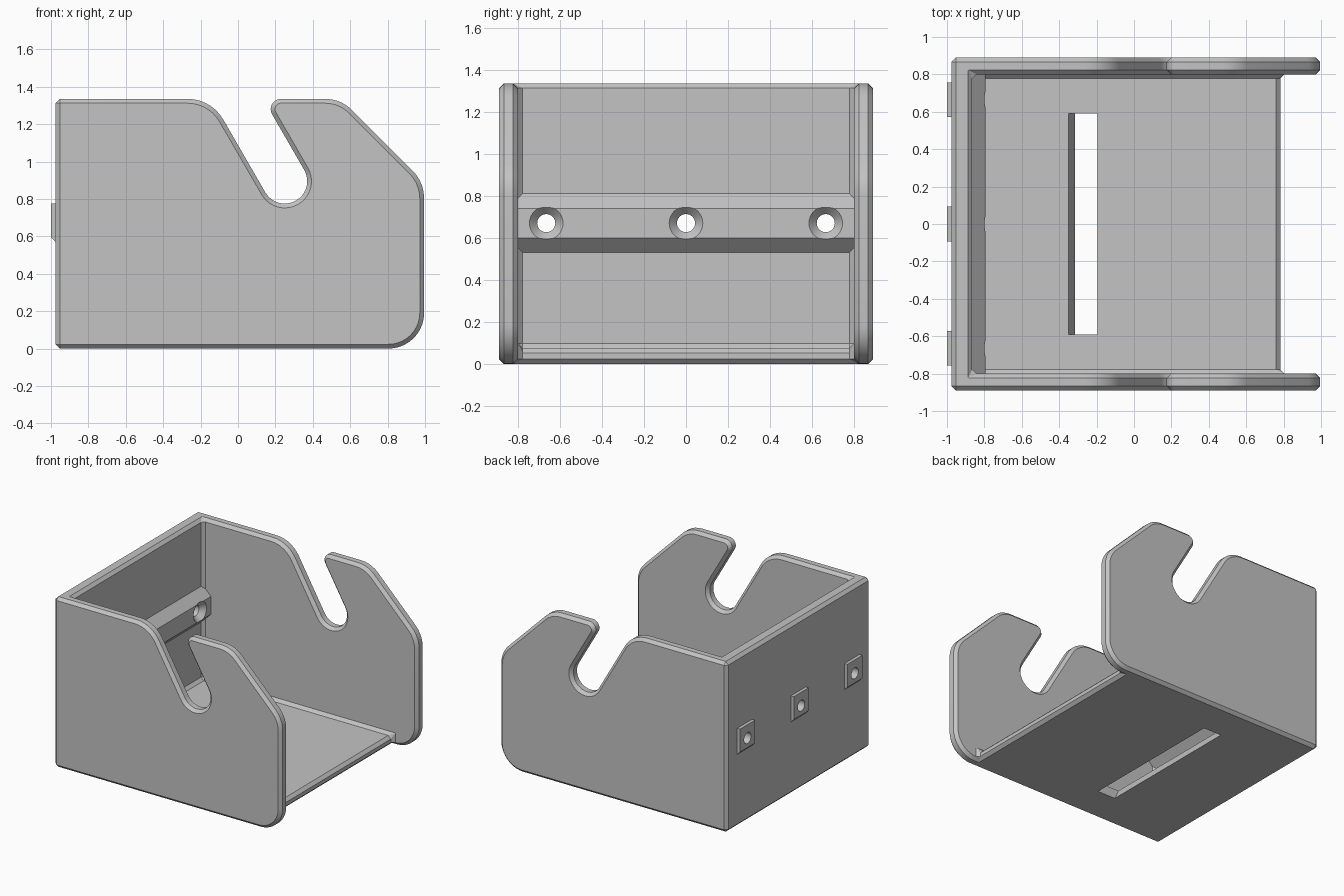
import bpy, bmesh, math
from mathutils import Vector

if "Cube" in bpy.data.objects:
    bpy.data.objects.remove(bpy.data.objects["Cube"], do_unlink=True)

grey = bpy.data.materials.new("light grey")
grey.use_nodes = True
COLOR = (0.55, 0.55, 0.55, 1)
grey.diffuse_color = COLOR
grey.node_tree.nodes["Principled BSDF"].inputs["Base Color"].default_value = COLOR


def rounded(corners, step=math.radians(9)):
    """Turn (x, z, radius) corners into an outline with filleted corners."""
    out = []
    for i, (x, z, r) in enumerate(corners):
        p = Vector((x, z))
        if r == 0:
            out.append(p)
            continue
        a = (Vector(corners[i - 1][:2]) - p).normalized()
        b = (Vector(corners[(i + 1) % len(corners)][:2]) - p).normalized()
        half = a.angle(b) / 2
        center = p + (a + b).normalized() * r / math.sin(half)
        start = p + a * r / math.tan(half) - center
        end = p + b * r / math.tan(half) - center
        turn = start.angle(end)
        n = max(2, round(turn / step))
        for k in range(n + 1):
            t = k / n
            v = (start * math.sin((1 - t) * turn) + end * math.sin(t * turn)) / math.sin(turn)
            out.append(center + v)
    return out


def make(name, bm):
    bmesh.ops.recalc_face_normals(bm, faces=bm.faces)
    me = bpy.data.meshes.new(name)
    bm.to_mesh(me)
    bm.free()
    me.materials.append(grey)
    ob = bpy.data.objects.new(name, me)
    bpy.context.collection.objects.link(ob)
    return ob


def extrude_y(name, points, y0, y1):
    """Prism from an x-z outline running from y0 to y1."""
    bm = bmesh.new()
    face = bm.faces.new([bm.verts.new((x, y0, z)) for x, z in points])
    new = bmesh.ops.extrude_face_region(bm, geom=[face])["geom"]
    verts = [g for g in new if isinstance(g, bmesh.types.BMVert)]
    bmesh.ops.translate(bm, verts=verts, vec=(0, y1 - y0, 0))
    bmesh.ops.remove_doubles(bm, verts=bm.verts, dist=0.001)
    return make(name, bm)


def lathe_x(name, profile, y, z, sides=32):
    """Closed solid of revolution about an x-parallel axis, from (x, radius) pairs."""
    bm = bmesh.new()
    rings = []
    for x, r in profile:
        rings.append([bm.verts.new((x, y + r * math.cos(math.tau * i / sides),
                                    z + r * math.sin(math.tau * i / sides)))
                      for i in range(sides)])
    for a, b in zip(rings, rings[1:]):
        for i in range(sides):
            j = (i + 1) % sides
            bm.faces.new((a[i], a[j], b[j], b[i]))
    bm.faces.new(rings[0])
    bm.faces.new(rings[-1])
    return make(name, bm)


def apply(ob, mod):
    bpy.context.view_layer.objects.active = ob
    bpy.ops.object.modifier_apply(modifier=mod.name)


def boolean(ob, other, op):
    mod = ob.modifiers.new(op, "BOOLEAN")
    mod.operation, mod.solver, mod.object = op, "EXACT", other
    apply(ob, mod)
    bpy.data.objects.remove(other, do_unlink=True)


def box(x0, x1, z0, z1):
    return [(x0, z0), (x1, z0), (x1, z1), (x0, z1)]


# Side outline with the slanted hook slot
BACK, FRONT, TOP = -0.975, 0.995, 1.335
HALF, INNER, FLOOR, WALL = 0.89, 0.80, 0.075, -0.865
slot_r = 0.12
slot_c = Vector((0.25, 0.895))
down = Vector((0.5, -math.sqrt(3) / 2))
side = Vector((-down.y, down.x))
right_low = slot_c + (down + side) * slot_r
left_low = slot_c + (down - side) * slot_r


def slot_x(p):
    return p.x + (TOP - p.y) * down.x / down.y * -1 * -1


outline = rounded([
    (BACK, 0, 0), (FRONT, 0, 0.19), (FRONT, 0.89, 0.21), (0.55, TOP, 0.2),
    (slot_x(right_low), TOP, 0.055), (*right_low, slot_r), (*left_low, slot_r),
    (slot_x(left_low), TOP, 0.22), (BACK, TOP, 0)])

# Hollow body: side plates, back wall and floor, with chamfered edges
body = extrude_y("bracket_body", outline, -HALF, HALF)
cavity = [(WALL, FLOOR), (0.782, FLOOR), (0.782, -1), (2, -1), (2, 2), (WALL, 2)]
boolean(body, extrude_y("cavity", cavity, -INNER, INNER), "DIFFERENCE")
chamfer = body.modifiers.new("chamfer", "BEVEL")
chamfer.width, chamfer.segments = 0.023, 1
chamfer.limit_method, chamfer.angle_limit = "ANGLE", math.radians(50)
chamfer.use_clamp_overlap = False
apply(body, chamfer)

# Screw rail across the back wall
rail = [(-0.9, 0.53), (WALL, 0.53), (-0.795, 0.6), (-0.795, 0.74), (WALL, 0.81), (-0.9, 0.81)]
boolean(body, extrude_y("screw_rail", rail, -0.82, 0.82), "UNION")

# Locating tabs on the back, and countersunk screw holes
for y in (-0.665, 0, 0.665):
    tab = [(-0.95, 0.545), (BACK, 0.57), (-1, 0.595), (-1, 0.775), (-0.95, 0.775)]
    boolean(body, extrude_y("tab", tab, y - 0.0925, y + 0.0925), "UNION")
for y in (-0.665, 0, 0.665):
    hole = [(-1.1, 0.043), (-0.835, 0.043), (-0.795, 0.08), (-0.78, 0.094)]
    boolean(body, lathe_x("screw_hole", hole, y, 0.67), "DIFFERENCE")

# Slanted slot through the floor
floor_slot = [(-0.2915, -0.05), (-0.1365, -0.05), (-0.2183, 0.125), (-0.3733, 0.125)]
boolean(body, extrude_y("floor_slot", floor_slot, -0.59, 0.59), "DIFFERENCE")

bpy.ops.object.select_all(action="DESELECT")
body.select_set(True)
bpy.context.view_layer.objects.active = body
bpy.ops.object.shade_smooth_by_angle(angle=math.radians(25))
